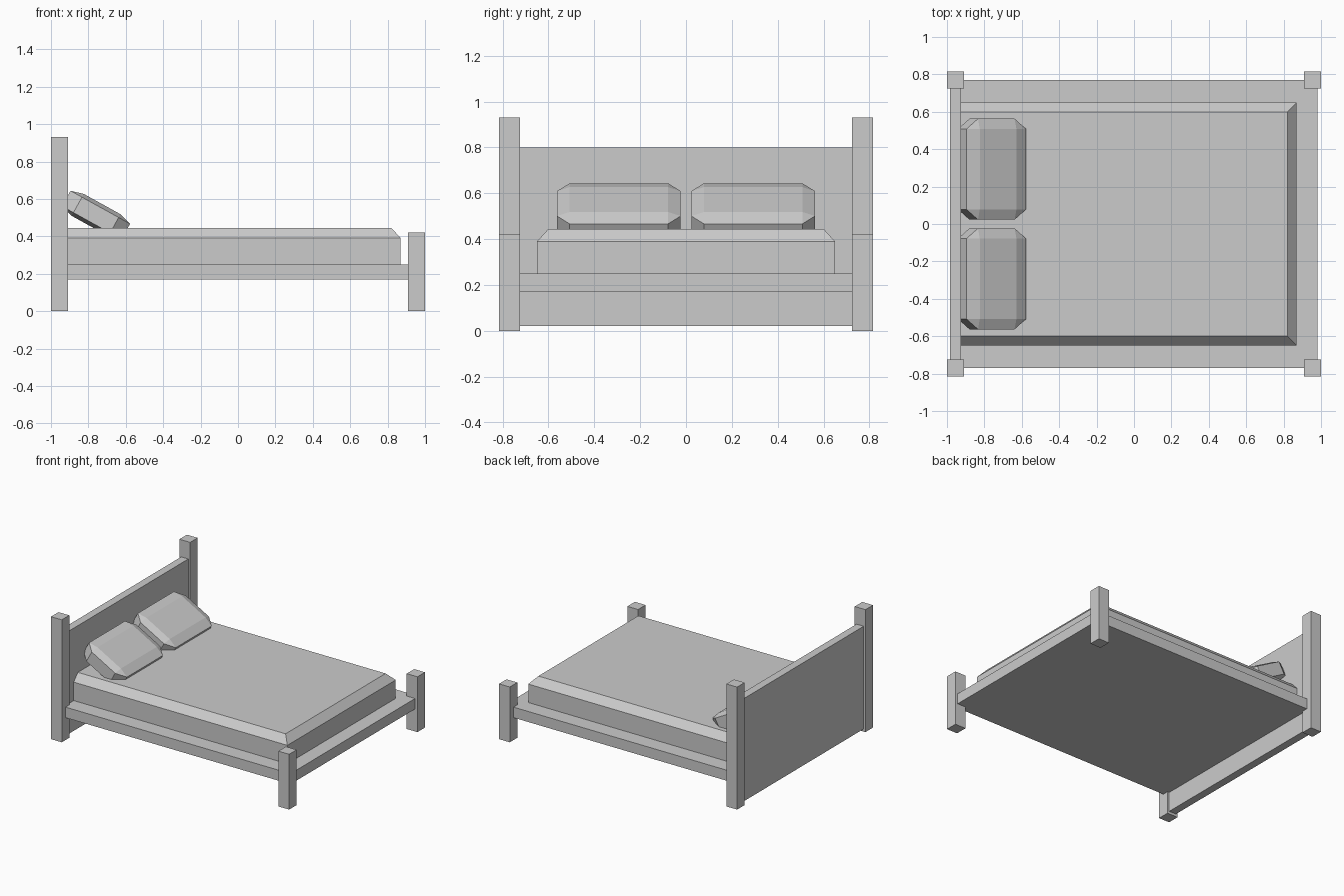
import bpy, bmesh
from math import radians
from mathutils import Matrix

if "Cube" in bpy.data.objects:
    bpy.data.objects.remove(bpy.data.objects["Cube"])


def make_object(name, bm):
    bmesh.ops.recalc_face_normals(bm, faces=bm.faces[:])
    mesh = bpy.data.meshes.new(name)
    bm.to_mesh(mesh)
    bm.free()
    obj = bpy.data.objects.new(name, mesh)
    bpy.context.collection.objects.link(obj)
    return obj


def hull(name, points):
    bm = bmesh.new()
    for p in points:
        bm.verts.new(p)
    bmesh.ops.convex_hull(bm, input=bm.verts[:])
    bmesh.ops.dissolve_limit(bm, angle_limit=0.01, verts=bm.verts[:], edges=bm.edges[:])
    return make_object(name, bm)


def box(name, x, y, z):
    return hull(name, [(a, b, c) for a in x for b in y for c in z])


# Corner posts, tall at the head and short at the foot
for side, s in (("left", -1), ("right", 1)):
    y = (s * 0.725, s * 0.815)
    box(f"head_post_{side}", (-1.0, -0.91), y, (0, 0.93))
    box(f"foot_post_{side}", (0.91, 1.0), y, (0, 0.42))

# Headboard panel and bed platform
box("headboard", (-0.985, -0.925), (-0.77, 0.77), (0.02, 0.80))
box("bed_platform", (-0.95, 0.98), (-0.77, 0.77), (0.17, 0.25))

# Mattress, chamfered on the top sides and foot edge
pts = [(x, y, z) for x in (-0.93, 0.87) for y in (-0.65, 0.65) for z in (0.25, 0.39)]
pts += [(x, y, 0.445) for x in (-0.93, 0.82) for y in (-0.60, 0.60)]
hull("mattress", pts)

# Pillows: chamfered cushions leaning on the headboard
half = (0.182, 0.27, 0.067)
cut = (0.07, 0.055, 0.02)
signs = (-1, 1)
for side, s in (("left", -1), ("right", 1)):
    pts = []
    for axis in range(3):
        size = [half[i] - (0 if i == axis else cut[i]) for i in range(3)]
        pts += [(a * size[0], b * size[1], c * size[2])
                for a in signs for b in signs for c in signs]
    pillow = hull(f"pillow_{side}", pts)
    pillow.data.transform(Matrix.Translation((-0.759, s * 0.293, 0.514))
                          @ Matrix.Rotation(radians(29), 4, 'Y'))
